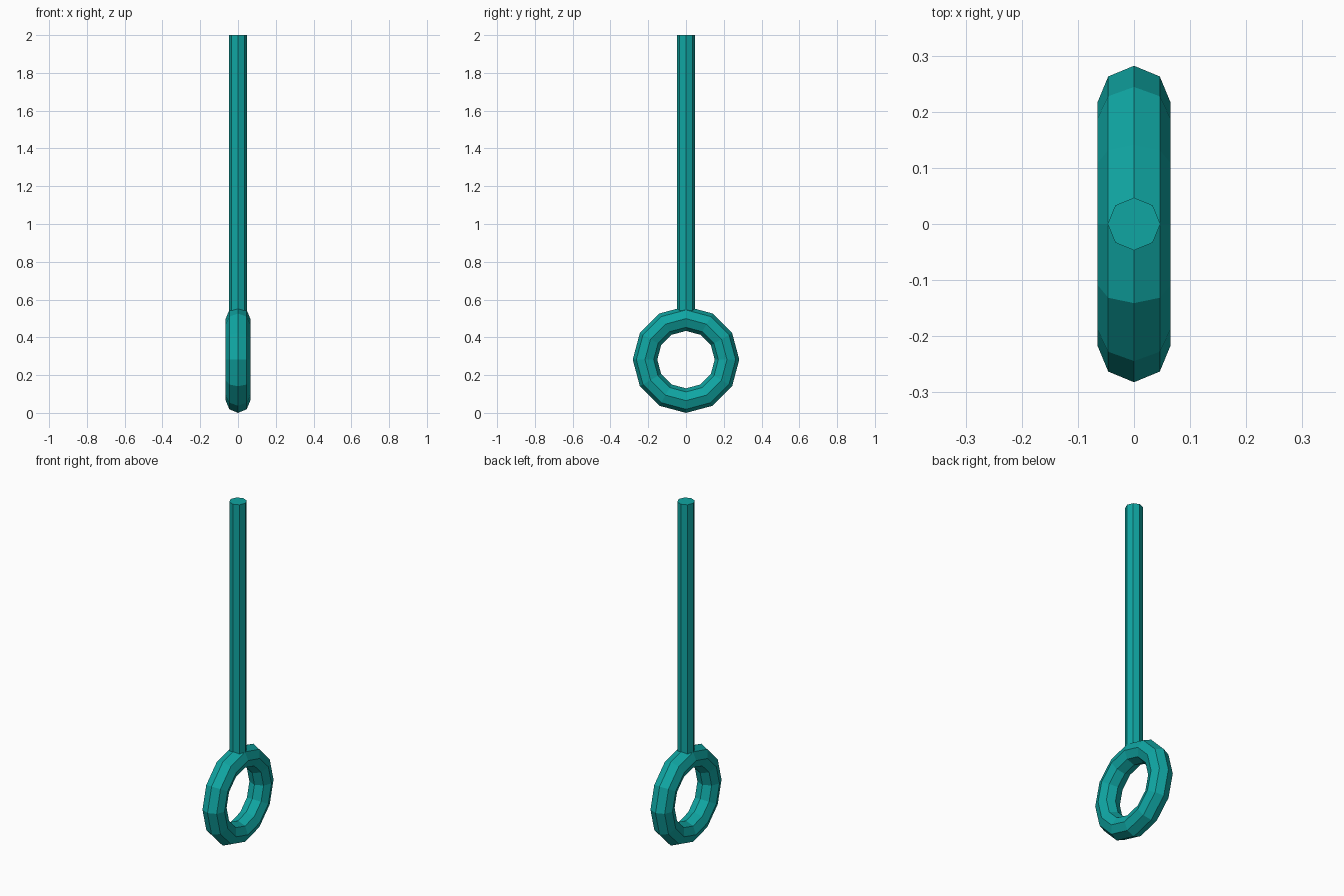
import bpy
import math

cube = bpy.data.objects.get("Cube")
if cube:
    bpy.data.objects.remove(cube, do_unlink=True)

RING_RADIUS = 0.217
TUBE_RADIUS = 0.065
ROD_RADIUS = 0.047
HEIGHT = 2.0
ring_z = RING_RADIUS + TUBE_RADIUS

# Single teal colour
teal = bpy.data.materials.new("teal")
teal.use_nodes = True
colour = (0.005, 0.38, 0.365, 1)
teal.diffuse_color = colour
teal.node_tree.nodes["Principled BSDF"].inputs["Base Color"].default_value = colour


def finish(name):
    obj = bpy.context.object
    obj.name = obj.data.name = name
    obj.data.materials.clear()
    obj.data.materials.append(teal)
    bpy.ops.object.transform_apply(location=False, rotation=True, scale=True)
    bpy.ops.object.shade_flat()


# Faceted ring standing upright in the side plane
bpy.ops.mesh.primitive_torus_add(
    major_segments=12, minor_segments=8,
    major_radius=RING_RADIUS, minor_radius=TUBE_RADIUS,
    location=(0, 0, ring_z), rotation=(0, math.pi / 2, 0))
finish("ring")

# Eight-sided rod, seated in the middle of the ring's tube
rod_bottom = ring_z + RING_RADIUS
bpy.ops.mesh.primitive_cylinder_add(
    vertices=8, radius=ROD_RADIUS, depth=HEIGHT - rod_bottom,
    location=(0, 0, (HEIGHT + rod_bottom) / 2))
finish("rod")
